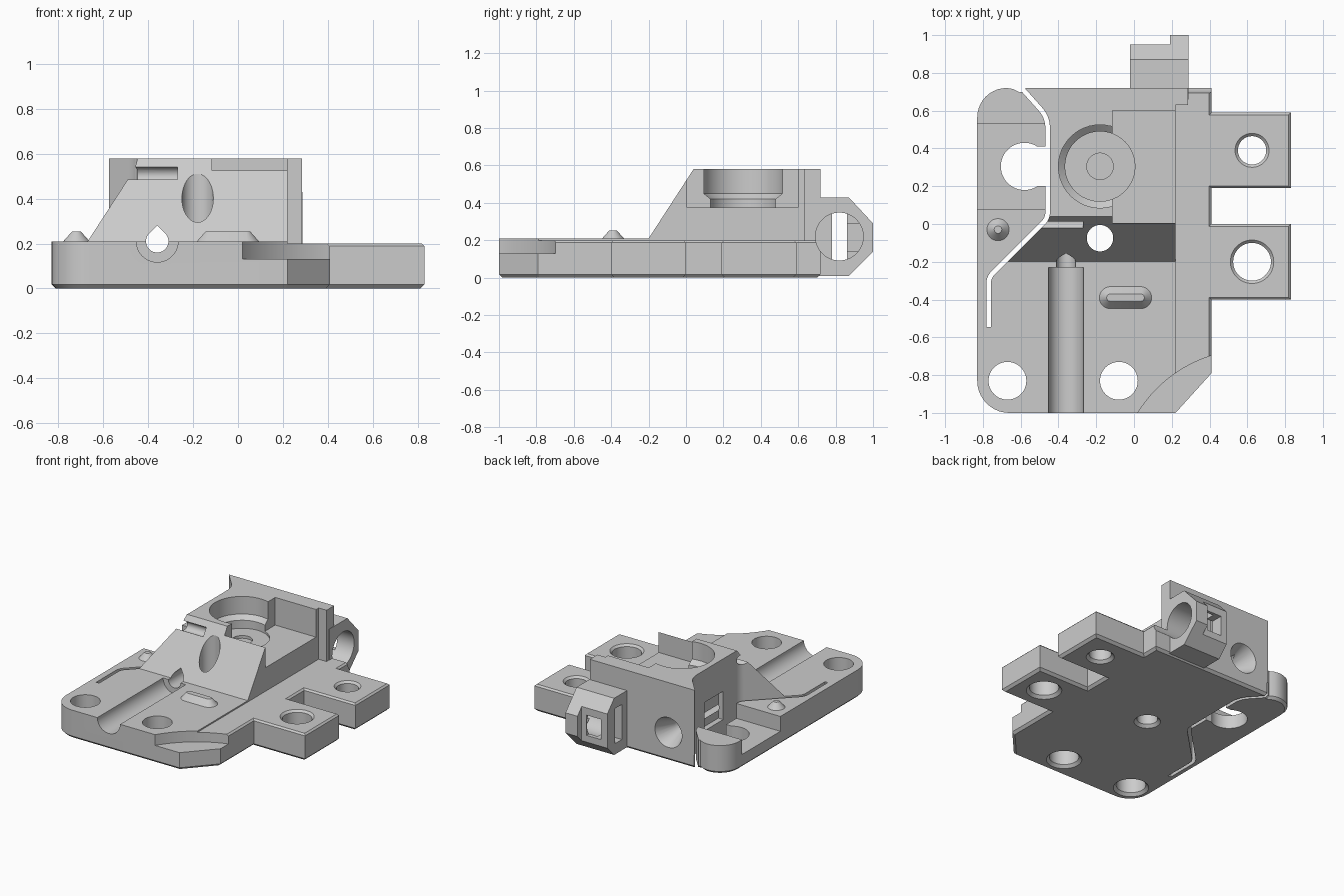
import bpy, bmesh, math
from mathutils import Vector

cube = bpy.data.objects.get("Cube")
if cube:
    bpy.data.objects.remove(cube, do_unlink=True)

grey = bpy.data.materials.new("light_grey")
grey.use_nodes = True
grey.diffuse_color = (0.6, 0.6, 0.6, 1)
grey.node_tree.nodes["Principled BSDF"].inputs["Base Color"].default_value = (0.6, 0.6, 0.6, 1)

PLACE = {"x": lambda u, v, w: (w, u, v),
         "y": lambda u, v, w: (u, w, v),
         "z": lambda u, v, w: (u, v, w)}


def prism(name, pts, axis, lo, hi, end=None, bevel_low=0, bevel_high=0):
    """Solid between a profile at lo and the same (or another) profile at hi."""
    bm = bmesh.new()
    put = PLACE[axis]
    a = [bm.verts.new(put(u, v, lo)) for u, v in pts]
    b = [bm.verts.new(put(u, v, hi)) for u, v in (end or pts)]
    bm.faces.new(a)
    bm.faces.new(b)
    for i in range(len(a)):
        j = (i + 1) % len(a)
        bm.faces.new((a[i], a[j], b[j], b[i]))
    bmesh.ops.recalc_face_normals(bm, faces=bm.faces)
    for height, size in ((lo, bevel_low), (hi, bevel_high)):
        if size:
            edges = [e for e in bm.edges if all(abs(v.co.z - height) < 1e-5 for v in e.verts)]
            bmesh.ops.bevel(bm, geom=edges, offset=size, segments=1, affect="EDGES")
    mesh = bpy.data.meshes.new(name)
    bm.to_mesh(mesh)
    bm.free()
    mesh.materials.append(grey)
    obj = bpy.data.objects.new(name, mesh)
    bpy.context.collection.objects.link(obj)
    return obj


def box(name, x, y, z):
    return prism(name, [(x[0], y[0]), (x[1], y[0]), (x[1], y[1]), (x[0], y[1])], "z", *z)


def circle(u, v, r, n=48):
    return [(u + r * math.cos(math.tau * i / n), v + r * math.sin(math.tau * i / n)) for i in range(n)]


def stadium(u, v, half, r, n=24):
    return [(x + math.copysign(half, x - u), y) for x, y in
            ((u + r * math.cos(math.tau * (i + .5) / n), v + r * math.sin(math.tau * (i + .5) / n))
             for i in range(n))]


def fillet(before, corner, after, r, n=10):
    """Arc points that round one corner."""
    p, c, q = Vector(before), Vector(corner), Vector(after)
    d, e = (p - c).normalized(), (q - c).normalized()
    half = d.angle(e) / 2
    reach = r / math.tan(half)
    centre = c + (d + e).normalized() * r / math.sin(half)
    s = (c + d * reach - centre).normalized()
    t = (c + e * reach - centre).normalized()
    return [tuple(centre + s.slerp(t, i / n).normalized() * r) for i in range(n + 1)]


def ribbon(path, width):
    left, right = [], []
    for i, p in enumerate(path):
        d = Vector(path[min(i + 1, len(path) - 1)]) - Vector(path[max(i - 1, 0)])
        n = Vector((-d.y, d.x)).normalized() * width / 2
        left.append(tuple(Vector(p) + n))
        right.append(tuple(Vector(p) - n))
    return left + right[::-1]


def combine(target, tool, operation="DIFFERENCE"):
    mod = target.modifiers.new("combine", "BOOLEAN")
    mod.operation, mod.solver, mod.object = operation, "EXACT", tool
    bpy.context.view_layer.objects.active = target
    bpy.ops.object.modifier_apply(modifier=mod.name)
    bpy.data.objects.remove(tool, do_unlink=True)


# Base plate outline, shared by the plate and its raised panel
left_edge = fillet((-.6, .72), (-.83, .72), (-.83, 0), .155) + fillet((-.83, 0), (-.83, -1), (0, -1), .17)
back_left = [(-.57, .72), (-.585, .702), (-.605, .697), (-.64, .715)]
tabs = [(.22, -1), (.41, -.79)]
for y0, y1 in ((-.4, 0), (.19, .59)):
    tabs += [(.41, y0), (.83, y0), (.83, y1), (.41, y1)]
body = prism("carriage_body", left_edge + tabs + [(.41, .72)] + back_left, "z", 0, .2,
             bevel_low=.018, bevel_high=.012)
panel = prism("raised_panel", left_edge + [(.22, -1), (.22, .72)] + back_left, "z", .05, .21)
combine(body, panel, "UNION")

# Tower with a sloped front and a corner rib
tower = prism("tower", [(-.685, -.2), (-.455, .03), (-.455, .565), (-.6, .72), (.285, .72),
                        (.285, .63), (.22, .63), (.22, -.2)], "z", .1, .58)
combine(tower, prism("slope_cut", [(-.6, 0), (-.336, 0), (.118, .7), (-.6, .7)], "x", -1, 1))
combine(tower, box("left_back_trim", (-.7, -.575), (.6, .8), (0, 1)))
combine(body, tower, "UNION")

# Sensor housing on the back, with a larger end flange
octagon = [(.66, .01), (.87, .01), (1, .14), (1, .29), (.87, .43), (.66, .43)]
housing = prism("sensor_housing", octagon, "x", -.02, .288)
combine(housing, box("flange_step", (-.1, .19), (.95, 1.1), (-.1, .6)))
combine(body, housing, "UNION")

# Flexure slit that frees the side arm
slit = [(-.62, .748)] + fillet((-.62, .748), (-.457, .565), (-.457, .03), .15)
slit += fillet((-.457, .565), (-.457, .03), (-.77, -.283), .08)
slit += fillet((-.457, .03), (-.77, -.283), (-.77, -.545), .08) + [(-.77, -.545)]

# Teardrop channel profile, from the top around the bottom to the tip
channel = [p for p in circle(-.36, .21, .05) if p[1] < .246]
channel = sorted(channel, key=lambda p: math.atan2(p[0] + .36, .21 - p[1])) + [(-.36, .28)]

cutters = [
    prism("slit_cut", ribbon(slit, .024), "z", -1, 1),
    # side arm pocket and its open ring
    box("arm_pocket", (-1, -.457), (.08, .53), (.1, .35)),
    prism("arm_hole", circle(-.58, .305, .125), "z", -1, .35),
    box("arm_opening", (-.56, -.457), (.2, .41), (-1, .35)),
    box("tower_side_recess", (-.5, -.405), (.2, .42), (.13, .34)),
    # stepped bore and square pocket in the tower
    box("tower_pocket", (-.115, .4), (.005, .6), (.375, .8)),
    prism("bore_top", circle(-.18, .305, .22), "z", .45, .8),
    prism("bore_taper", circle(-.18, .305, .185), "z", .42, .45, circle(-.18, .305, .22)),
    prism("bore_bottom", circle(-.18, .305, .185), "z", .36, .43),
    prism("bore_dimple", circle(-.18, .305, .07), "z", .34, .4),
    prism("cross_slot", circle(.008, .505, .036, 24), "x", -.6, -.27),
    # long groove, teardrop channel and back funnel
    prism("long_groove", circle(-.36, .21, .093), "y", -1.1, -.23),
    prism("channel_cut", channel, "y", -.3, .8),
    prism("funnel", circle(-.36, .21, .05), "y", .58, .73, circle(-.36, .21, .115)),
    # dished front corner
    prism("corner_dish", circle(.62, -1.37, .705, 96), "z", .13, .4),
    # housing bore, slot and window
    prism("housing_bore", circle(.82, .22, .128), "x", .08, .6),
    box("housing_slot", (-.1, .12), (.78, .86), (.09, .35)),
    box("housing_window", (.03, .15), (.84, 1.1), (.14, .29)),
]

# Vertical through holes, with chamfered rims
for x, y, r, rim in ((-.67, -.83, .1, 0), (-.08, -.83, .1, 0), (-.18, -.075, .07, 0),
                     (.625, .39, .075, 1), (.625, -.2, .1, 1)):
    cutters.append(prism("hole", circle(x, y, r), "z", -.5, 1))
    cutters.append(prism("lower_rim", circle(x, y, r + .025), "z", -.005, .02, circle(x, y, r)))
    if rim:
        cutters.append(prism("upper_rim", circle(x, y, r), "z", .185, .205, circle(x, y, r + .02)))
for tool in cutters:
    combine(body, tool)

# Small raised features on the plate
pin = prism("cone_pin", circle(-.72, -.03, .063), "z", .205, .253, circle(-.72, -.03, .02))
key = prism("raised_key", stadium(-.045, -.39, .08, .063), "z", .205, .253, stadium(-.045, -.39, .08, .02))

for obj in (body, pin, key):
    bpy.ops.object.select_all(action="DESELECT")
    obj.select_set(True)
    bpy.context.view_layer.objects.active = obj
    bpy.ops.object.shade_smooth_by_angle(angle=math.radians(25))
